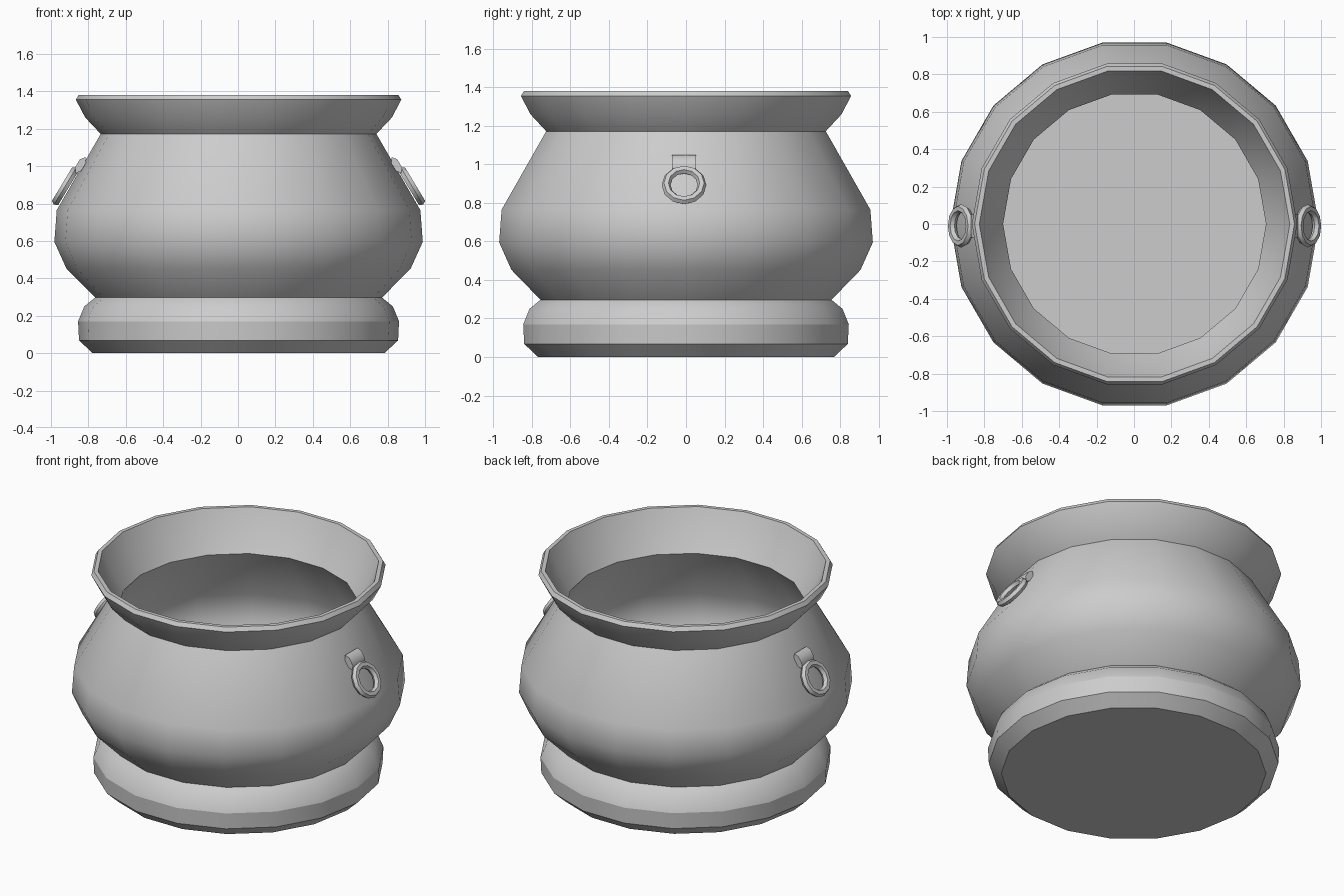
import bpy, bmesh, math
from mathutils import Matrix

cube = bpy.data.objects.get("Cube")
if cube:
    bpy.data.objects.remove(cube, do_unlink=True)

SIDES = 18
TILT = math.radians(31)          # lean of the shoulder, followed by the handles
GREY = (0.604, 0.604, 0.604, 1)

grey = bpy.data.materials.new("plain_grey")
grey.use_nodes = True
grey.diffuse_color = GREY
grey.node_tree.nodes["Principled BSDF"].inputs["Base Color"].default_value = GREY


def finish(name, bm):
    """Turn a bmesh into a smooth shaded grey object."""
    bmesh.ops.recalc_face_normals(bm, faces=bm.faces)
    mesh = bpy.data.meshes.new(name)
    bm.to_mesh(mesh)
    bm.free()
    mesh.materials.append(grey)
    obj = bpy.data.objects.new(name, mesh)
    bpy.context.collection.objects.link(obj)
    bpy.ops.object.select_all(action='DESELECT')
    obj.select_set(True)
    bpy.context.view_layer.objects.active = obj
    bpy.ops.object.shade_smooth_by_angle(angle=math.radians(40))


def ring_points(bm, radius, z):
    steps = [math.tau * i / SIDES for i in range(SIDES)]
    return [bm.verts.new((radius * math.cos(a) + 0.003, radius * math.sin(a), z)) for a in steps]


def bridge(bm, low, high):
    n = len(low)
    for i in range(n):
        j = (i + 1) % n
        bm.faces.new((low[i], low[j], high[j], high[i]))


def lathe(name, profile, cap_first=False, cap_last=False, sharp=()):
    """Spin (radius, z) points around z; listed rings get a hard edge."""
    bm = bmesh.new()
    rings = [ring_points(bm, r, z) for r, z in profile]
    for low, high in zip(rings, rings[1:]):
        bridge(bm, low, high)
    if cap_first:
        bm.faces.new(rings[0])
    if cap_last:
        bm.faces.new(rings[-1])
    for k in sharp:
        for i in range(SIDES):
            bm.edges.get((rings[k][i - 1], rings[k][i])).smooth = False
    finish(name, bm)


# Foot: bevelled underside, upright band, rounded top
lathe("foot", [(0.78, 0), (0.853, 0.068), (0.858, 0.17), (0.825, 0.25), (0.767, 0.297)],
      cap_first=True, sharp=(1, 2))

# Vessel: belly, flared rim, inner lip, then the hollow belly down to the floor
lathe("vessel", [(0.767, 0.297), (0.92, 0.452), (0.985, 0.595), (0.972, 0.765),
                 (0.737, 1.172), (0.82, 1.26), (0.87, 1.355), (0.855, 1.38),
                 (0.83, 1.38), (0.78, 1.265), (0.703, 1.135),
                 (0.945, 0.76), (0.96, 0.6), (0.9, 0.46), (0.75, 0.305)],
      cap_last=True, sharp=(10,))


def place(bm, x, z, side):
    """Lean a part along the shoulder and move it to one side of the pot."""
    bm.transform(Matrix.Rotation(-TILT, 4, 'Y'))
    bm.transform(Matrix.Translation((x, 0, z)))
    if side < 0:
        bm.transform(Matrix.Rotation(math.pi, 4, 'Z'))
    bm.transform(Matrix.Translation((0.003, -0.01, 0)))


def handle_ring(name, side):
    """Low-poly ring lying against the shoulder."""
    major, minor, around, tube = 0.093, 0.023, 12, 6
    bm = bmesh.new()
    loops = []
    for i in range(around):
        a = math.tau * i / around
        loop = []
        for k in range(tube):
            b = math.tau * k / tube
            r = major + minor * math.cos(b)
            loop.append(bm.verts.new((minor * math.sin(b), r * math.cos(a), r * math.sin(a))))
        loops.append(loop)
    for i in range(around):
        bridge(bm, loops[i - 1], loops[i])
    place(bm, 0.927, 0.893, side)
    finish(name, bm)


def handle_lug(name, side):
    """Thin six-sided lug that holds the ring to the shoulder."""
    bm = bmesh.new()
    bmesh.ops.create_cone(bm, cap_ends=True, segments=6, radius1=1, radius2=1, depth=1)
    bm.transform(Matrix.Diagonal((0.022, 0.05, 0.125, 1)))
    bm.transform(Matrix.Rotation(math.pi / 2, 4, 'X'))
    place(bm, 0.845, 1.005, side)
    finish(name, bm)


for label, side in (("left", 1), ("right", -1)):
    handle_ring(label + "_handle_ring", side)
    handle_lug(label + "_handle_lug", side)
